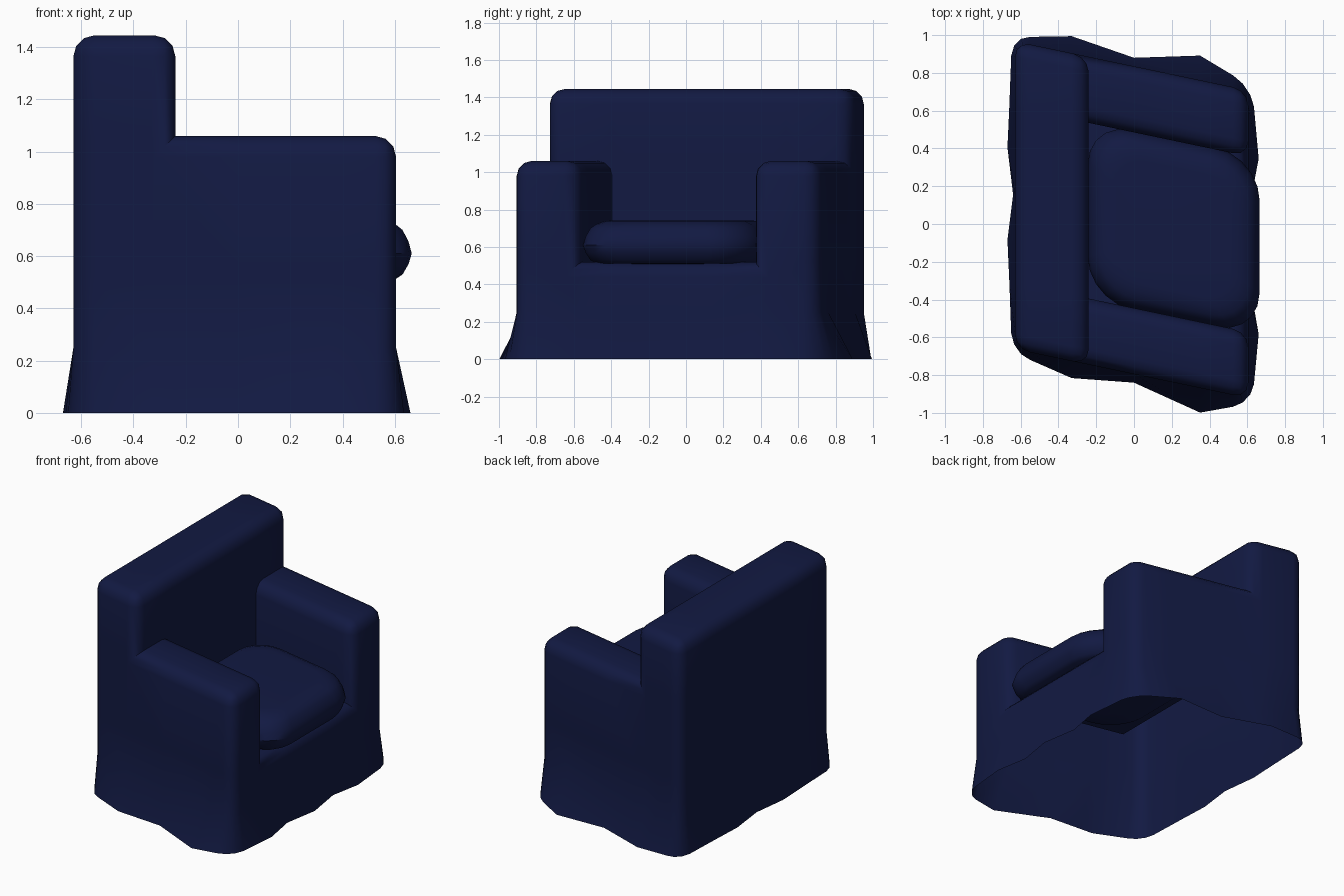
import bpy, bmesh, math
from mathutils import Vector

if "Cube" in bpy.data.objects:
    bpy.data.objects.remove(bpy.data.objects["Cube"])

navy = bpy.data.materials.new("navy_fabric")
navy.diffuse_color = (0.006, 0.010, 0.055, 1)
navy.use_nodes = True
navy.node_tree.nodes["Principled BSDF"].inputs["Base Color"].default_value = navy.diffuse_color
EPS = 1e-3


def finish(bm, name, angle):
    # the whole chair is skewed: y slides as x grows
    for v in bm.verts:
        v.co.y += 0.02 - 0.21 * v.co.x
    me = bpy.data.meshes.new(name)
    bm.to_mesh(me)
    bm.free()
    me.materials.append(navy)
    ob = bpy.data.objects.new(name, me)
    bpy.context.collection.objects.link(ob)
    bpy.ops.object.select_all(action='DESELECT')
    bpy.context.view_layer.objects.active = ob
    ob.select_set(True)
    bpy.ops.object.shade_smooth_by_angle(angle=math.radians(angle))
    return ob


def lerp(table, t):
    for (a, fa), (b, fb) in zip(table, table[1:]):
        if t <= b:
            return fa + (fb - fa) * max(0, (t - a) / (b - a))
    return table[-1][1]


# body: back, arms and seat deck as one block shell, open underneath
xs = [-0.63, -0.33, -0.24, 0.0, 0.35, 0.605]
ys = [-0.815, -0.465, -0.245, 0.0, 0.245, 0.465, 0.815]
zs = [0.0, 0.25, 0.52, 1.06, 1.445]
axes = [xs, ys, zs]


def solid(c):
    if any(c[k] < 0 or c[k] >= len(axes[k]) - 1 for k in range(3)):
        return False
    x, y, z = [(axes[k][c[k]] + axes[k][c[k] + 1]) / 2 for k in range(3)]
    top = 1.445 if x < -0.24 else 1.06 if abs(y) > 0.465 else 0.52
    return z < top


bm = bmesh.new()
for i in range(len(xs) - 1):
    for j in range(len(ys) - 1):
        for k in range(len(zs) - 1):
            c = [i, j, k]
            if not solid(c):
                continue
            for a in range(3):
                for s in (0, 1):
                    n = c[:]
                    n[a] += 2 * s - 1
                    if solid(n) or (a == 2 and n[2] < 0):
                        continue
                    b, d = (a + 1) % 3, (a + 2) % 3
                    quad = []
                    for u, w in ((0, 0), (1, 0), (1, 1), (0, 1)):
                        p = [0, 0, 0]
                        p[a] = axes[a][c[a] + s]
                        p[b] = axes[b][c[b] + u]
                        p[d] = axes[d][c[d] + w]
                        quad.append(bm.verts.new(p))
                    bm.faces.new(quad if s else quad[::-1])
bmesh.ops.remove_doubles(bm, verts=bm.verts, dist=1e-4)
bm.normal_update()
sharp = [e for e in bm.edges if len(e.link_faces) == 2
         and e.calc_face_angle_signed() > 0.5]
bmesh.ops.bevel(bm, geom=sharp, offset=0.08, segments=3, profile=0.5,
                affect='EDGES', clamp_overlap=False)

# wavy flared hem
side = [(-0.63, 0.03), (-0.55, 0.04), (-0.33, 0.09), (0, 0.045), (0.35, 0.13), (0.53, 0.06), (0.605, 0.03)]
front = [(0, 0.055), (0.245, 0.015), (0.465, 0.055), (0.735, 0.03), (0.815, 0.02)]
back = [(0, 0.01), (0.245, 0.04), (0.465, 0.03), (0.735, 0.02), (0.815, 0.015)]
for v in bm.verts:
    if v.co.z > EPS:
        continue
    x, y = v.co.x, v.co.y
    dx = max(0, abs(x + 0.0125) - 0.5375)
    dy = max(0, abs(y) - 0.735)
    r = math.hypot(dx, dy) or 1
    v.co.x += math.copysign(dx / r, x) * lerp(front if x > 0 else back, abs(y))
    v.co.y += math.copysign(dy / r, y) * lerp(side, x)
finish(bm, "armchair_body", 40)

# seat cushion: stacked rounded-square rings with seamed, bulging sides
bm = bmesh.new()
profile = [(-0.20, 0.505), (-0.06, 0.513), (-0.035, 0.53), (-0.012, 0.57), (0, 0.61),
           (-0.012, 0.655), (-0.035, 0.70), (-0.06, 0.72), (-0.10, 0.738), (-0.15, 0.743)]
rings = []
for d, z in profile:
    hx, hy, rad = 0.455 + d, 0.475 + d, 0.23 + d * 0.5
    ring = []
    for q, (sx, sy) in enumerate(((1, 1), (-1, 1), (-1, -1), (1, -1))):
        for t in range(6):
            a = math.pi / 2 * (q + t / 5)
            ring.append(bm.verts.new((0.21 + sx * (hx - rad) + rad * math.cos(a),
                                      sy * (hy - rad) + rad * math.sin(a), z)))
    rings.append(ring)
for lo, hi in zip(rings, rings[1:]):
    for i in range(len(lo)):
        j = (i + 1) % len(lo)
        bm.faces.new((lo[i], lo[j], hi[j], hi[i]))
bm.faces.new(rings[0][::-1])
bm.faces.new(rings[-1])
finish(bm, "seat_cushion", 35)
